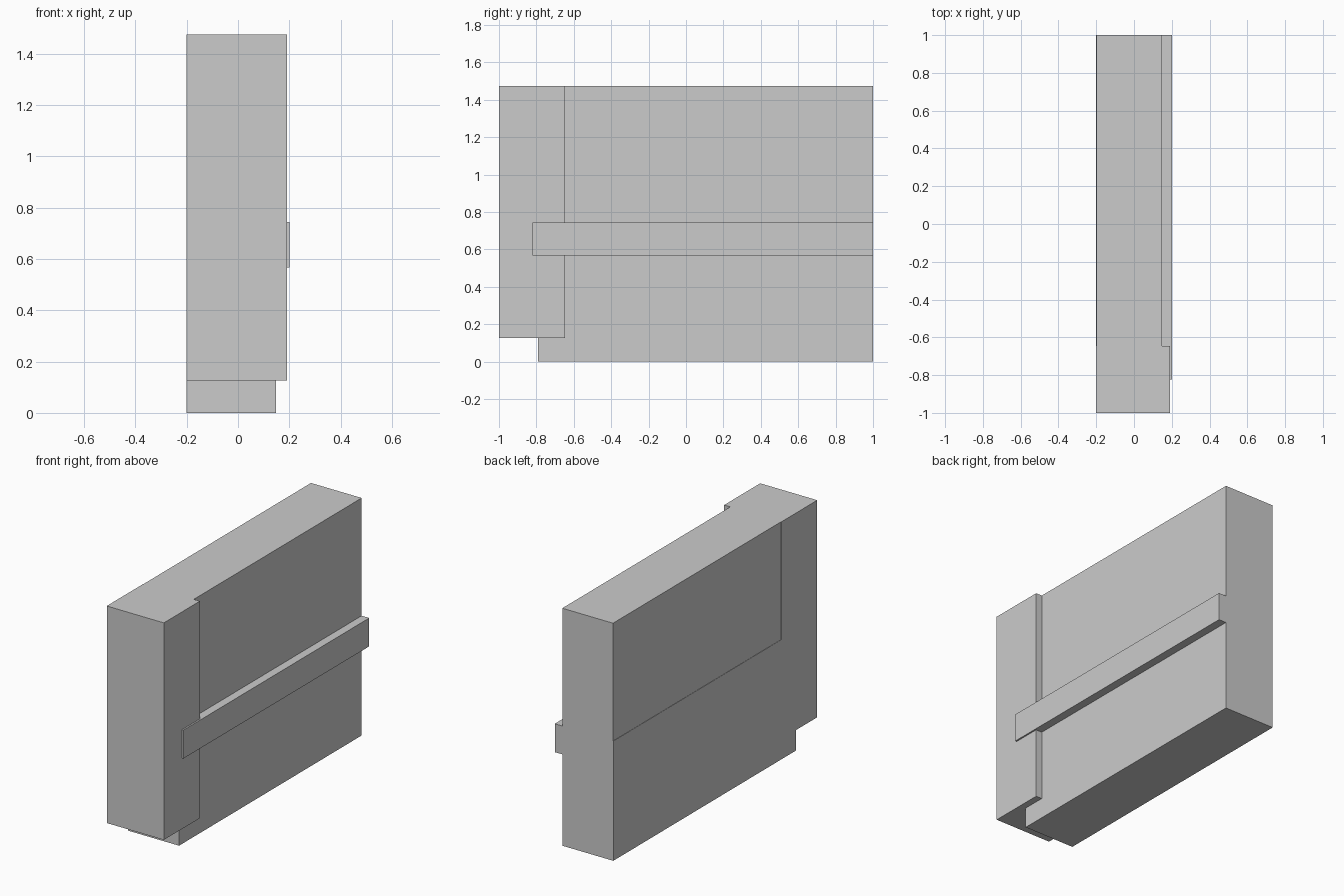
import bpy
import bmesh

if "Cube" in bpy.data.objects:
    bpy.data.objects.remove(bpy.data.objects["Cube"])


def extrude_profile(name, points, x0, x1):
    """Extrude a y-z outline along x into a solid part."""
    bm = bmesh.new()
    face = bm.faces.new([bm.verts.new((x0, y, z)) for y, z in points])
    result = bmesh.ops.extrude_face_region(bm, geom=[face])
    verts = [v for v in result["geom"] if isinstance(v, bmesh.types.BMVert)]
    bmesh.ops.translate(bm, verts=verts, vec=(x1 - x0, 0, 0))
    bmesh.ops.recalc_face_normals(bm, faces=bm.faces)
    mesh = bpy.data.meshes.new(name)
    bm.to_mesh(mesh)
    bm.free()
    obj = bpy.data.objects.new(name, mesh)
    bpy.context.collection.objects.link(obj)
    return obj


def box(name, x, y, z):
    outline = [(y[0], z[0]), (y[1], z[0]), (y[1], z[1]), (y[0], z[1])]
    return extrude_profile(name, outline, *x)


LEFT, SLAB_RIGHT, POST_RIGHT, RAIL_RIGHT = -0.201, 0.149, 0.191, 0.201
POST_BACK, POST_BASE = -0.647, 0.127
TOP, RAIL_BASE, RAIL_TOP = 1.474, 0.567, 0.743

# Thick end post, raised off the ground
box("end_post", (LEFT, POST_RIGHT), (-1, POST_BACK), (POST_BASE, TOP))

# Lower wall with a foot reaching beneath the post
extrude_profile("lower_wall", [
    (-0.791, 0), (1, 0), (1, RAIL_TOP), (POST_BACK, RAIL_TOP),
    (POST_BACK, POST_BASE), (-0.791, POST_BASE)], LEFT, SLAB_RIGHT)

# Upper wall, set back very slightly on the left
box("upper_wall", (LEFT + 0.002, SLAB_RIGHT), (POST_BACK, 1), (RAIL_TOP, TOP))

# Side rail running over the wall and onto the post
box("side_rail", (SLAB_RIGHT, RAIL_RIGHT), (-0.822, 1), (RAIL_BASE, RAIL_TOP))
